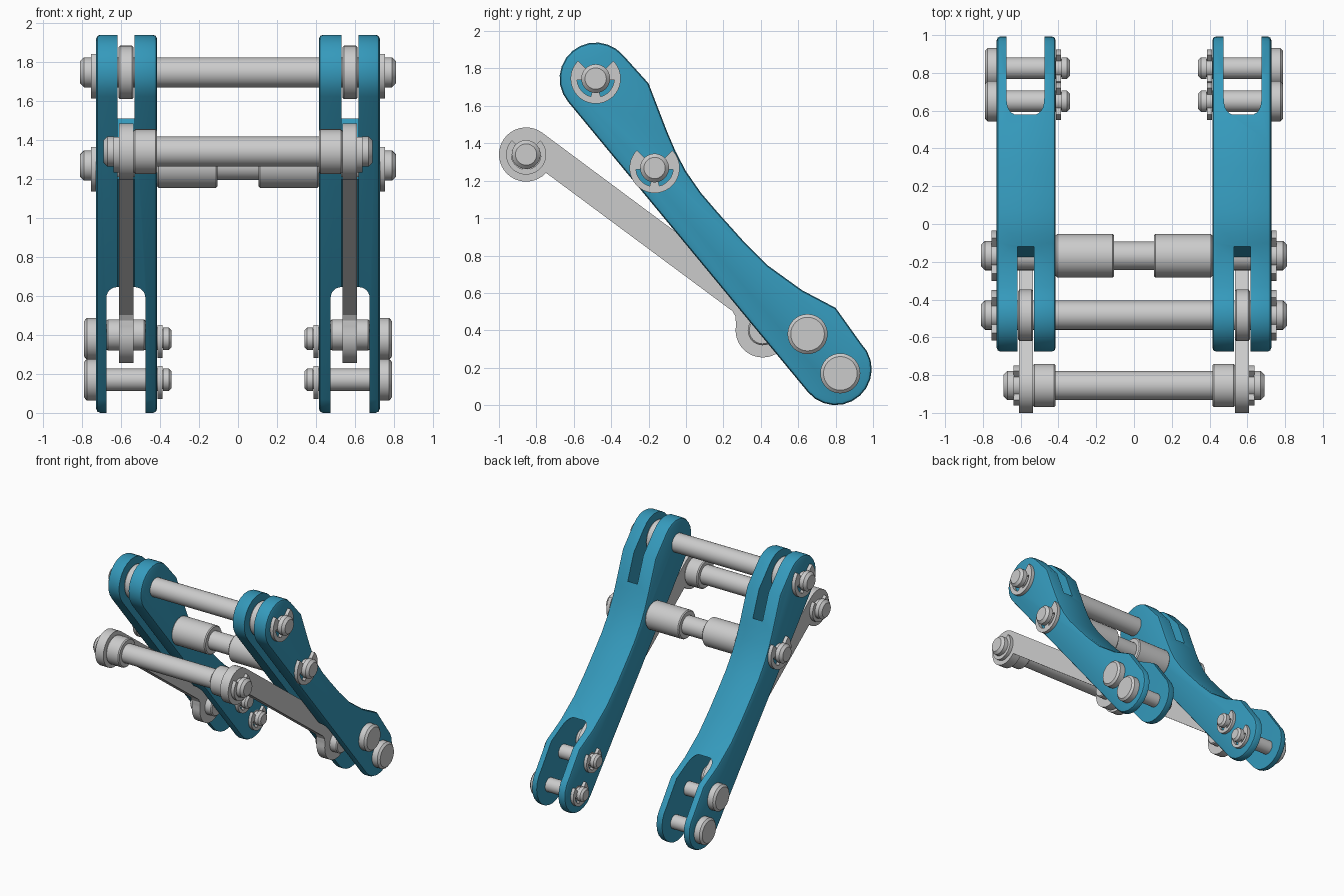
import bpy, bmesh
from math import sin, cos, radians, pi, hypot

if "Cube" in bpy.data.objects:
    bpy.data.objects.remove(bpy.data.objects["Cube"])

blue = bpy.data.materials.new("arm_blue")
blue.diffuse_color = (0.035, 0.32, 0.5, 1)
blue.use_nodes = True
blue.node_tree.nodes["Principled BSDF"].inputs["Base Color"].default_value = blue.diffuse_color


def arc(cy, cz, r, a0, a1, n):
    return [(cy + r * cos(radians(a0 + (a1 - a0) * i / n)),
             cz + r * sin(radians(a0 + (a1 - a0) * i / n))) for i in range(n + 1)]


def make(name, bm, mirror=True):
    bmesh.ops.recalc_face_normals(bm, faces=bm.faces)
    me = bpy.data.meshes.new(name)
    bm.to_mesh(me)
    bm.free()
    ob = bpy.data.objects.new(name, me)
    bpy.context.collection.objects.link(ob)
    if mirror:
        finish(ob)
    return ob


def finish(ob):
    bpy.ops.object.select_all(action='DESELECT')
    bpy.context.view_layer.objects.active = ob
    ob.select_set(True)
    bpy.ops.object.shade_smooth_by_angle(angle=radians(25))
    m = ob.modifiers.new("mirror", 'MIRROR')
    m.use_axis = (True, False, False)


def prism(name, pts, lo, hi, bevel=0, axis='X', mirror=True):
    bm = bmesh.new()
    place = (lambda p, d: (d, p[0], p[1])) if axis == 'X' else (lambda p, d: (p[0], d, p[1]))
    a = [bm.verts.new(place(p, lo)) for p in pts]
    b = [bm.verts.new(place(p, hi)) for p in pts]
    caps = [bm.faces.new(a), bm.faces.new(b[::-1])]
    n = len(pts)
    for i in range(n):
        j = (i + 1) % n
        bm.faces.new((a[i], b[i], b[j], a[j]))
    bmesh.ops.recalc_face_normals(bm, faces=bm.faces)
    if bevel:
        edges = [e for f in caps for e in f.edges]
        bmesh.ops.bevel(bm, geom=edges, offset=bevel, segments=2, profile=0.5, affect='EDGES')
    return make(name, bm, mirror)


def lathe(name, y, z, prof, open_start=False, n=32):
    bm = bmesh.new()
    rings = [[bm.verts.new((x, y + r * cos(2 * pi * k / n), z + r * sin(2 * pi * k / n)))
              for k in range(n)] for x, r in prof]
    for p, q in zip(rings, rings[1:]):
        for k in range(n):
            j = (k + 1) % n
            bm.faces.new((p[k], p[j], q[j], q[k]))
    bm.faces.new(rings[-1])
    if not open_start:
        bm.faces.new(rings[0][::-1])
    return make(name, bm)


def clip(name, y, z, x0, x1, s=1.0):
    ro, ri, rw = 0.134 * s, 0.07 * s, 0.1 * s
    pts = arc(y, z, ro, 135, 405, 30)
    for r, a0, a1 in ((ri, 45, -5), (rw, -5, -75), (ri, -75, -105), (rw, -105, -175), (ri, -175, -225)):
        pts += arc(y, z, r, a0, a1, 6)
    return prism(name, pts, x0, x1)


def disc(name, y, z, x0, x1, r, c=0.008):
    return lathe(name, y, z, [(x0, r - c), (x0 + c, r), (x1 - c, r), (x1, r - c)])


# Main arms: curved plate with slots
outline = (arc(-0.483, 1.746, 0.193, 220, 40, 12)
           + [(-0.2, 1.72), (-0.1, 1.46), (-0.055, 1.355), (0.0, 1.25), (0.08, 1.135), (0.17, 1.03),
              (0.30, 0.885), (0.44, 0.745), (0.62, 0.615), (0.80, 0.52)]
           + arc(0.80, 0.193, 0.193, 45, -140, 12))
arm = prism("main_arm", outline, 0.415, 0.727, 0.02, mirror=False)
arm.data.materials.append(blue)
link_slot = prism("link_slot_cutter", [(-1.2, 2.2), (0.2, 2.2), (0.2, 1.51), (-0.12, 1.51), (-0.22, 1.2),
                                       (0.25, 0.80), (0.5, 0.6), (0.5, 0.0), (-1.2, 0.0)],
                  0.53, 0.618, mirror=False)
fork = ([(0.475, -0.2), (0.675, -0.2)] + arc(0.62, 0.59, 0.055, 0, 90, 6)
        + arc(0.53, 0.59, 0.055, 90, 180, 6))
fork_slot = prism("fork_slot_cutter", fork, -1, 2, axis='Y', mirror=False)
bpy.context.view_layer.objects.active = arm
for cutter in (link_slot, fork_slot):
    m = arm.modifiers.new("slot", 'BOOLEAN')
    m.operation, m.object, m.solver = 'DIFFERENCE', cutter, 'EXACT'
    bpy.ops.object.modifier_apply(modifier=m.name)
    bpy.data.objects.remove(cutter)
finish(arm)

# Slim links running through the arm slots
A, B = (-0.855, 1.34), (0.41, 0.40)
L = hypot(B[0] - A[0], B[1] - A[1])
uy, uz = (B[0] - A[0]) / L, (B[1] - A[1]) / L
local = (arc(0, 0, 0.145, 90, 354, 26) + [(L - 0.19, -0.014), (L - 0.16, -0.028), (L - 0.142, -0.05)]
         + arc(L, 0, 0.145, 205, 450, 24))
prism("link", [(A[0] + u * uy - v * uz, A[1] + u * uz + v * uy) for u, v in local], 0.535, 0.61)
disc("link_lower_boss", *B, 0.475, 0.675, 0.08)


# Cross shafts with grooves at the clips
def tip(x, r=0.077, groove=0.03):
    return [(x - 0.055 - groove, r), (x - 0.055 - groove, r * 0.85), (x - 0.055, r * 0.85),
            (x - 0.055, r), (x - 0.02, r), (x, r * 0.74)]


top, mid = (-0.483, 1.746), (-0.168, 1.268)
lathe("top_shaft", *top, [(0, 0.077)] + tip(0.81), True)
disc("top_spacer", *top, 0.535, 0.613, 0.137)
lathe("middle_shaft", *mid, [(0, 0.075), (0.105, 0.075), (0.105, 0.107), (0.113, 0.115),
                             (0.407, 0.115), (0.415, 0.107), (0.415, 0.077)] + tip(0.81), True)
lathe("link_shaft", *A, [(0, 0.077)] + tip(0.69), True)
disc("link_shaft_collar", *A, 0.415, 0.535, 0.115)
clip("top_clip", *top, 0.727, 0.755)
clip("middle_clip", *mid, 0.727, 0.755)
clip("link_clip", *A, 0.61, 0.638, 0.8)

# Headed pins across the lower forks
for label, y, z in (("lower", 0.825, 0.17), ("upper", 0.65, 0.38)):
    lathe("fork_pin_" + label, y, z,
          [(0.34, 0.042), (0.355, 0.057), (0.385, 0.057), (0.385, 0.048), (0.413, 0.048), (0.413, 0.057),
           (0.727, 0.057), (0.727, 0.107), (0.775, 0.107), (0.79, 0.09)])
    clip("fork_clip_" + label, y, z, 0.387, 0.412, 0.74)
